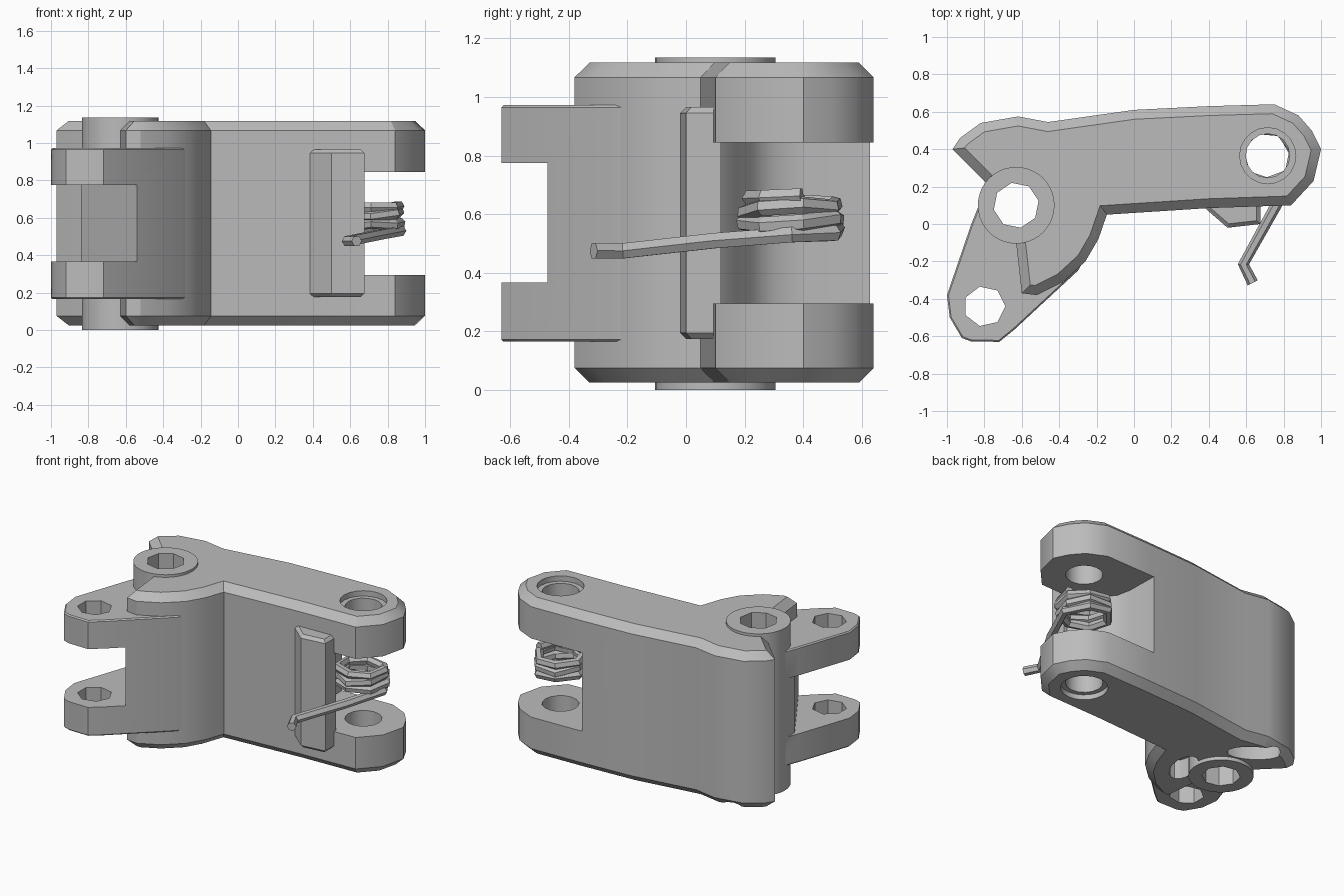
import bpy, bmesh, math, random
from mathutils import Vector

random.seed(4)
cube = bpy.data.objects.get("Cube")
if cube:
    bpy.data.objects.remove(cube, do_unlink=True)

steel = bpy.data.materials.new("grey_steel")
steel.use_nodes = True
steel.diffuse_color = (0.5, 0.5, 0.5, 1)
steel.node_tree.nodes["Principled BSDF"].inputs["Base Color"].default_value = (0.5, 0.5, 0.5, 1)


def activate(ob):
    bpy.ops.object.select_all(action='DESELECT')
    bpy.context.view_layer.objects.active = ob
    ob.select_set(True)


def prism(name, outline, z0, z1, chamfer=0):
    """Extrude a plan outline upward, optionally chamfering both rims."""
    bm = bmesh.new()
    base = bm.faces.new([bm.verts.new((x, y, z0)) for x, y in outline])
    top = bmesh.ops.extrude_face_region(bm, geom=[base])['geom']
    for v in top:
        if isinstance(v, bmesh.types.BMVert):
            v.co.z = z1
    bmesh.ops.recalc_face_normals(bm, faces=bm.faces)
    if chamfer:
        rims = [e for e in bm.edges if abs(e.verts[0].co.z - e.verts[1].co.z) < 1e-5]
        bmesh.ops.bevel(bm, geom=rims, offset=chamfer, segments=1, affect='EDGES', profile=0.5)
    mesh = bpy.data.meshes.new(name)
    bm.to_mesh(mesh)
    bm.free()
    ob = bpy.data.objects.new(name, mesh)
    bpy.context.collection.objects.link(ob)
    mesh.materials.append(steel)
    return ob


def ring(centre, rx, ry, sides, turn=0.0):
    """Points of an ellipse in plan, turned about its centre."""
    pts = []
    for i in range(sides):
        a = math.tau * i / sides
        x, y = rx * math.cos(a), ry * math.sin(a)
        pts.append((centre[0] + x * math.cos(turn) - y * math.sin(turn),
                    centre[1] + x * math.sin(turn) + y * math.cos(turn)))
    return pts


def cut(ob, outline, z0, z1):
    cutter = prism("cutter", outline, z0, z1)
    cutter.hide_render = True
    mod = ob.modifiers.new("cut", 'BOOLEAN')
    mod.operation = 'DIFFERENCE'
    mod.solver = 'EXACT'
    mod.object = cutter
    activate(ob)
    bpy.ops.object.modifier_apply(modifier=mod.name)
    bpy.data.objects.remove(cutter, do_unlink=True)


def finish(ob, angle=30):
    activate(ob)
    bpy.ops.object.shade_smooth_by_angle(angle=math.radians(angle))


PIVOT, FORK, ARM = (-0.63, 0.1), (0.715, 0.365), (-0.8, -0.44)
pivot_hole = ring(PIVOT, 0.122, 0.122, 8, 0.2)

# Main body with a forked end
body = prism("body", [
    (-0.97, 0.40), (-0.93, 0.46), (-0.82, 0.54), (-0.62, 0.575), (-0.46, 0.545), (0, 0.61),
    (0.4, 0.63), (0.75, 0.64), (0.88, 0.58), (0.95, 0.5), (1, 0.40), (0.96, 0.23), (0.84, 0.1),
    (0.4, 0.085), (-0.145, 0.05), (-0.19, -0.08), (-0.26, -0.2), (-0.38, -0.31),
    (-0.52, -0.38), (-0.6, -0.37), (-0.63, -0.1), (-0.65, 0.1), (-0.79, 0.22)], 0.025, 1.117, 0.05)
cut(body, [(0.68, -0.1), (0.67, 0.1), (0.6, 0.17), (0.46, 0.22), (0.39, 0.3), (0.37, 0.4),
           (0.36, 0.8), (1.2, 0.8), (1.2, -0.1)], 0.295, 0.845)
cut(body, ring(FORK, 0.118, 0.118, 16), -0.1, 1.3)
for z0, z1 in ((-0.1, 0.06), (1.08, 1.3)):
    cut(body, ring(FORK, 0.15, 0.15, 20), z0, z1)
cut(body, pivot_hole, -0.1, 1.3)
# Clearance pockets underneath
cut(body, ring((-0.63, 0.42), 0.17, 0.08, 16, -0.6), -0.1, 0.25)
cut(body, ring((-0.41, 0.0), 0.08, 0.15, 16, -0.3), -0.1, 0.16)
finish(body)

# Swinging arm with a slotted end
arm = prism("arm", [
    (-0.92, -0.61), (-0.87, -0.628), (-0.72, -0.63), (-0.64, -0.565), (-0.3, -0.25), (-0.2, -0.08),
    (-0.17, 0.06), (-0.5, 0.25), (-0.63, 0.29), (-0.79, 0.2), (-0.87, 0.0), (-1, -0.38),
    (-0.985, -0.5)], 0.165, 0.972, 0.008)
cut(arm, [(-0.54, -0.47), (-0.84, 0.0), (-0.84, 0.3), (-1.2, 0.3), (-1.2, -0.8), (-0.54, -0.8)],
    0.367, 0.775)
cut(arm, ring(ARM, 0.112, 0.108, 7), -0.1, 1.3)
cut(arm, pivot_hole, -0.1, 1.3)
finish(arm)

# Hollow pivot barrel
barrel = prism("pivot_barrel", ring(PIVOT, 0.205, 0.205, 40), 0, 1.135)
cut(barrel, pivot_hole, -0.1, 1.3)
finish(barrel)

# Raised stop on the front face
stop = prism("front_stop", [(0.38, 0.12), (0.385, 0.08), (0.5, -0.02), (0.675, 0.0), (0.675, 0.12)],
             0.175, 0.965, 0.02)
finish(stop, 10)

# Rough coil spring with a bent leg
path, steps = [], 21
for i in range(steps):
    a = -math.tau * i / 7 + 0.2
    r = 0.155 + random.uniform(-0.012, 0.012)
    path.append((FORK[0] + r * math.cos(a), FORK[1] + r * math.sin(a),
                 0.67 - 0.14 * i / steps + random.uniform(-0.01, 0.01)))
path += [(0.87, 0.36, 0.53), (0.76, 0.1, 0.51), (0.585, -0.215, 0.475), (0.635, -0.315, 0.475)]
curve = bpy.data.curves.new("spring", 'CURVE')
curve.dimensions = '3D'
curve.bevel_depth = 0.03
curve.bevel_resolution = 1
curve.use_fill_caps = True
line = curve.splines.new('POLY')
line.points.add(len(path) - 1)
for point, co in zip(line.points, path):
    point.co = (*co, 1)
spring = bpy.data.objects.new("spring", curve)
bpy.context.collection.objects.link(spring)
curve.materials.append(steel)
activate(spring)
bpy.ops.object.convert(target='MESH')
finish(bpy.context.view_layer.objects.active, 15)
